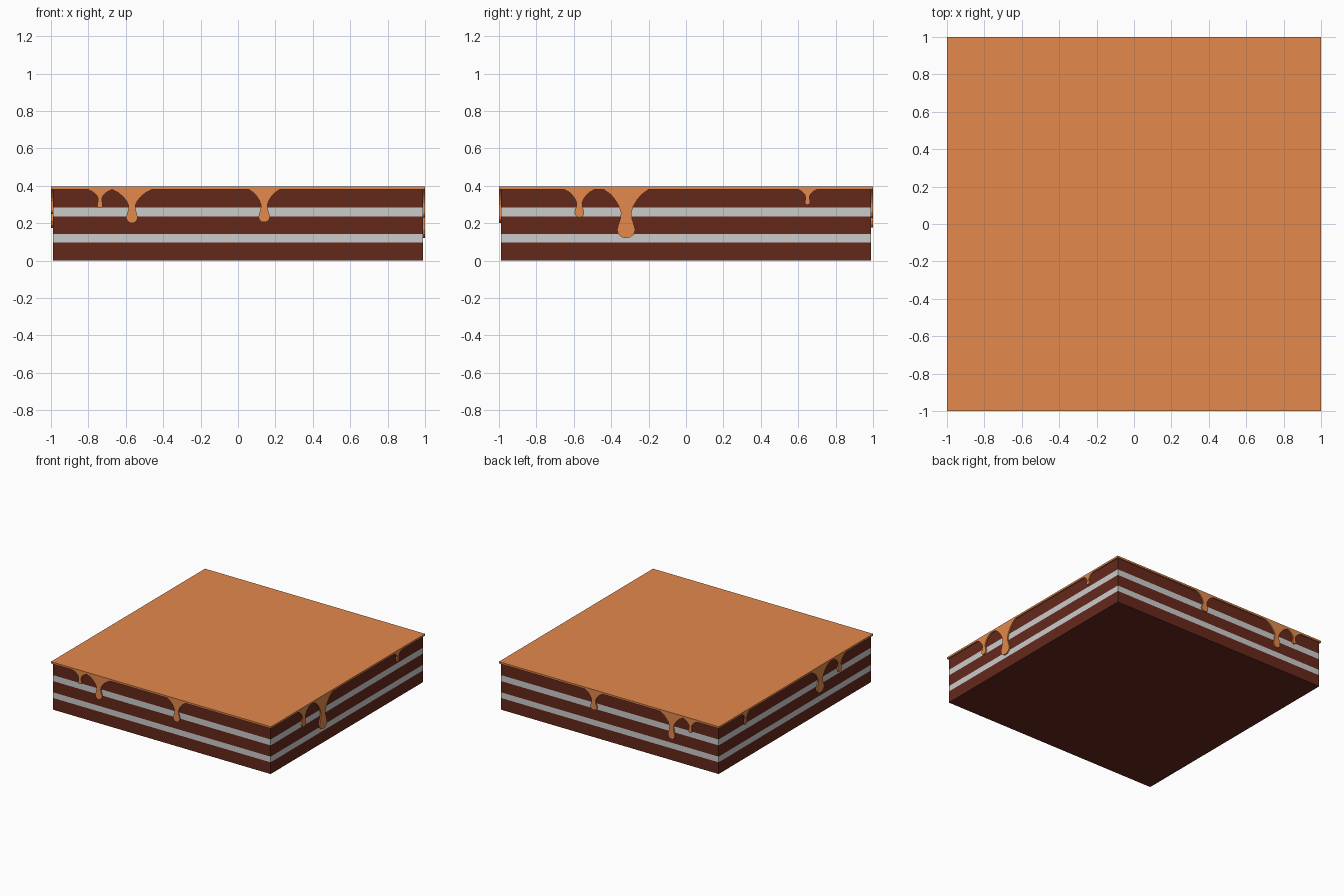
import bpy, bmesh
from math import radians
from mathutils import Matrix, Vector

if "Cube" in bpy.data.objects:
    bpy.data.objects.remove(bpy.data.objects["Cube"])

BODY, OUT = 0.99, 1.0          # half widths of cake and icing
ICE_LOW, ICE_TOP = 0.380, 0.395


def material(name, rgb):
    m = bpy.data.materials.new(name)
    m.diffuse_color = (*rgb, 1)
    m.use_nodes = True
    m.node_tree.nodes["Principled BSDF"].inputs["Base Color"].default_value = m.diffuse_color
    return m


brown = material("chocolate", (0.13, 0.021, 0.011))
orange = material("caramel", (0.77, 0.25, 0.072))


def finish(name, bm, mat):
    bmesh.ops.recalc_face_normals(bm, faces=bm.faces)
    me = bpy.data.meshes.new(name)
    bm.to_mesh(me)
    bm.free()
    if mat:
        me.materials.append(mat)
    ob = bpy.data.objects.new(name, me)
    bpy.context.collection.objects.link(ob)
    return ob


def slab(name, half, z0, z1, mat=None):
    bm = bmesh.new()
    mtx = Matrix.Translation((0, 0, (z0 + z1) / 2)) @ Matrix.Diagonal((2 * half, 2 * half, z1 - z0, 1))
    bmesh.ops.create_cube(bm, size=1, matrix=mtx)
    return finish(name, bm, mat)


# One side of a drip: (share of flare between edge and neck, share of length)
FLARE = [(1.0, 0.0), (0.60, 0.10), (0.34, 0.21), (0.12, 0.34), (0.0, 0.48)]
# Bulb: (share between neck and bulb radius, share of length)
BULB = [(0.15, 0.60), (0.7, 0.74), (1.0, 0.83), (0.85, 0.92), (0.45, 0.985)]


def drip(name, side_angle, pos, bottom, flare, neck, bulb):
    """Flat drip extruded out from a cake side; pos runs along that side."""
    length = ICE_LOW - bottom
    half = [(neck + f * (flare - neck), ICE_LOW - t * length) for f, t in FLARE]
    half += [(neck + f * (bulb - neck), ICE_LOW - t * length) for f, t in BULB[:3]]
    half += [(bulb * f, ICE_LOW - t * length) for f, t in BULB[3:]]
    outline = [(-w, z) for w, z in half] + [(0, bottom)] + [(w, z) for w, z in reversed(half)]
    bm = bmesh.new()
    face = bm.faces.new([bm.verts.new((pos + u, -BODY, z)) for u, z in outline])
    new = bmesh.ops.extrude_face_region(bm, geom=[face])["geom"]
    bmesh.ops.translate(bm, vec=Vector((0, BODY - OUT, 0)),
                        verts=[v for v in new if isinstance(v, bmesh.types.BMVert)])
    bm.transform(Matrix.Rotation(radians(side_angle), 4, 'Z'))
    return finish(name, bm, orange)


# Sponge and cream layers
levels = [0, 0.096, 0.143, 0.235, 0.284, ICE_LOW]
for i in range(5):
    cream = i % 2
    slab(("cream_layer_" if cream else "sponge_layer_") + str(i // 2 + 1), BODY,
         levels[i], levels[i + 1], None if cream else brown)

# Icing sheet
slab("icing_top", OUT, ICE_LOW, ICE_TOP, orange)

# Drips: position along side, bottoms (near side, opposite side), flare, neck, bulb
FRONT_BACK = [(-0.738, 0.280, 0.272, 0.065, 0.010, 0.015),
              (-0.567, 0.200, 0.177, 0.108, 0.018, 0.031),
              (0.14, 0.205, 0.228, 0.083, 0.017, 0.031)]
RIGHT_LEFT = [(-0.57, 0.231, 0.248, 0.080, 0.015, 0.026),
              (-0.32, 0.120, 0.173, 0.120, 0.028, 0.049),
              (0.65, 0.298, 0.281, 0.050, 0.010, 0.014)]
for label, other, angle, table in (("front", "back", 0, FRONT_BACK), ("right", "left", 90, RIGHT_LEFT)):
    for n, (pos, near, far, flare, neck, bulb) in enumerate(table, 1):
        drip(f"{label}_drip_{n}", angle, pos, near, flare, neck, bulb)
        drip(f"{other}_drip_{n}", angle + 180, -pos, far, flare, neck, bulb)
